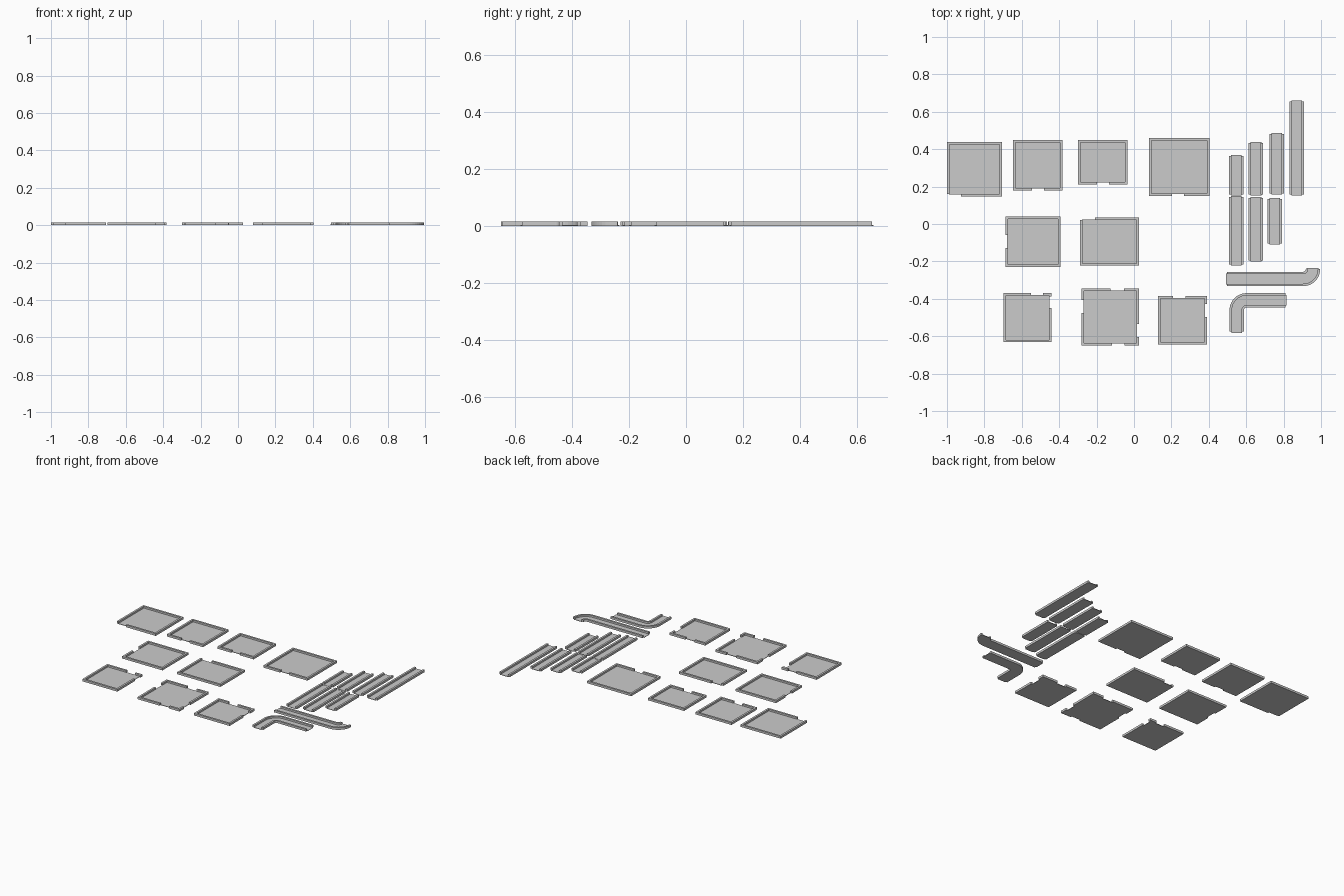
import bpy, bmesh, math
from mathutils import Vector

if "Cube" in bpy.data.objects:
    bpy.data.objects.remove(bpy.data.objects["Cube"])

H, FLOOR, T = 0.0145, 0.003, 0.013   # wall height, floor thickness, wall thickness
INSET = 0.010                        # floor edge sits this far inside the wall face


def finish(bm, name):
    bmesh.ops.recalc_face_normals(bm, faces=bm.faces)
    me = bpy.data.meshes.new(name)
    bm.to_mesh(me)
    bm.free()
    ob = bpy.data.objects.new(name, me)
    bpy.context.collection.objects.link(ob)
    return ob


def box(bm, x0, x1, y0, y1, z0, z1):
    vs = bmesh.ops.create_cube(bm, size=1)["verts"]
    for v in vs:
        v.co = Vector((x0 if v.co.x < 0 else x1,
                       y0 if v.co.y < 0 else y1,
                       z0 if v.co.z < 0 else z1))


def spans(a, b, gap):
    return [(a, b)] if not gap else [s for s in ((a, gap[0]), (gap[1], b)) if s[1] - s[0] > 0.004]


# Room: floor slab with a low wall around it, broken by doorways
def room(name, x0, x1, y0, y1, **gaps):
    bm = bmesh.new()
    box(bm, x0 + INSET, x1 - INSET, y0 + INSET, y1 - INSET, 0, FLOOR)
    for side, (a, b) in {"top": (y1 - T, y1), "bottom": (y0, y0 + T)}.items():
        for s in spans(x0, x1, gaps.get(side)):
            box(bm, s[0], s[1], a, b, 0, H)
    for side, (a, b) in {"left": (x0, x0 + T), "right": (x1 - T, x1)}.items():
        for s in spans(y0 + T, y1 - T, gaps.get(side)):
            box(bm, a, b, s[0], s[1], 0, H)
    finish(bm, name)


# Corridor: a strip with a given cross-section swept along a path
def sweep(bm, path, a, b, z0, z1):
    rings = []
    for i, p in enumerate(path):
        d = (path[min(i + 1, len(path) - 1)] - path[max(i - 1, 0)]).normalized()
        n = Vector((-d.y, d.x, 0))
        rings.append([bm.verts.new(p + n * o + Vector((0, 0, z)))
                      for o, z in ((a, z0), (b, z0), (b, z1), (a, z1))])
    for r, s in zip(rings, rings[1:]):
        for k in range(4):
            bm.faces.new((r[k], r[(k + 1) % 4], s[(k + 1) % 4], s[k]))
    bm.faces.new(rings[0])
    bm.faces.new(rings[-1][::-1])


def corridor(name, path, width=0.077):
    path = [Vector((x, y, 0)) for x, y in path]
    short = list(path)
    short[0] = path[0] + (path[1] - path[0]).normalized() * 0.006
    short[-1] = path[-1] + (path[-2] - path[-1]).normalized() * 0.006
    h = width / 2
    bm = bmesh.new()
    sweep(bm, path, INSET - h, h - INSET, 0, FLOOR)
    sweep(bm, short, h - T, h, 0, H)
    sweep(bm, short, -h, T - h, 0, H)
    return finish(bm, name)


def arc(cx, cy, r, a0, a1, n=10):
    return [(cx + r * math.cos(math.radians(a0 + (a1 - a0) * i / n)),
             cy + r * math.sin(math.radians(a0 + (a1 - a0) * i / n))) for i in range(n + 1)]


# Back row of rooms
room("room_back_1", -1.0, -0.706, 0.148, 0.438, bottom=(-1.0, -0.925))
room("room_back_2", -0.647, -0.382, 0.18, 0.448, bottom=(-0.545, -0.481))
room("room_back_3", -0.299, -0.034, 0.212, 0.448, bottom=(-0.198, -0.134))
room("room_back_4", 0.08, 0.404, 0.15, 0.459, bottom=(0.203, 0.267))
# Middle row of rooms
room("room_middle_1", -0.688, -0.392, -0.23, 0.041, left=(-0.128, -0.06))
room("room_middle_2", -0.289, 0.027, -0.223, 0.035, top=(-0.289, -0.209))
# Front row of rooms
room("room_front_1", -0.698, -0.441, -0.632, -0.37, top=(-0.551, -0.487), right=(-0.45, -0.388))
room("room_front_2", -0.281, 0.027, -0.65, -0.346, top=(-0.125, -0.053), bottom=(-0.118, -0.05),
     left=(-0.475, -0.405), right=(-0.604, -0.535))
room("room_front_3", 0.128, 0.39, -0.645, -0.385, top=(0.209, 0.275), right=(-0.497, -0.428))

# Straight corridors: centre x, lower y, upper y
for i, (x, y0, y1) in enumerate([(0.546, 0.153, 0.37), (0.652, 0.153, 0.438), (0.763, 0.157, 0.486),
                                 (0.871, 0.153, 0.66), (0.546, -0.222, 0.15),
                                 (0.652, -0.2, 0.145), (0.753, -0.11, 0.14)]):
    corridor(f"corridor_{i + 1}", [(x, y0), (x, y1)])

# Corner corridors
R = 0.053
corridor("corner_corridor_long",
         [(0.492, -0.294)] + arc(0.957 - R, -0.294 + R, R, -90, 0) + [(0.957, -0.234)])
corridor("corner_corridor_short",
         [(0.549, -0.582)] + arc(0.549 + R, -0.408 - R, R, 180, 90) + [(0.816, -0.408)])
